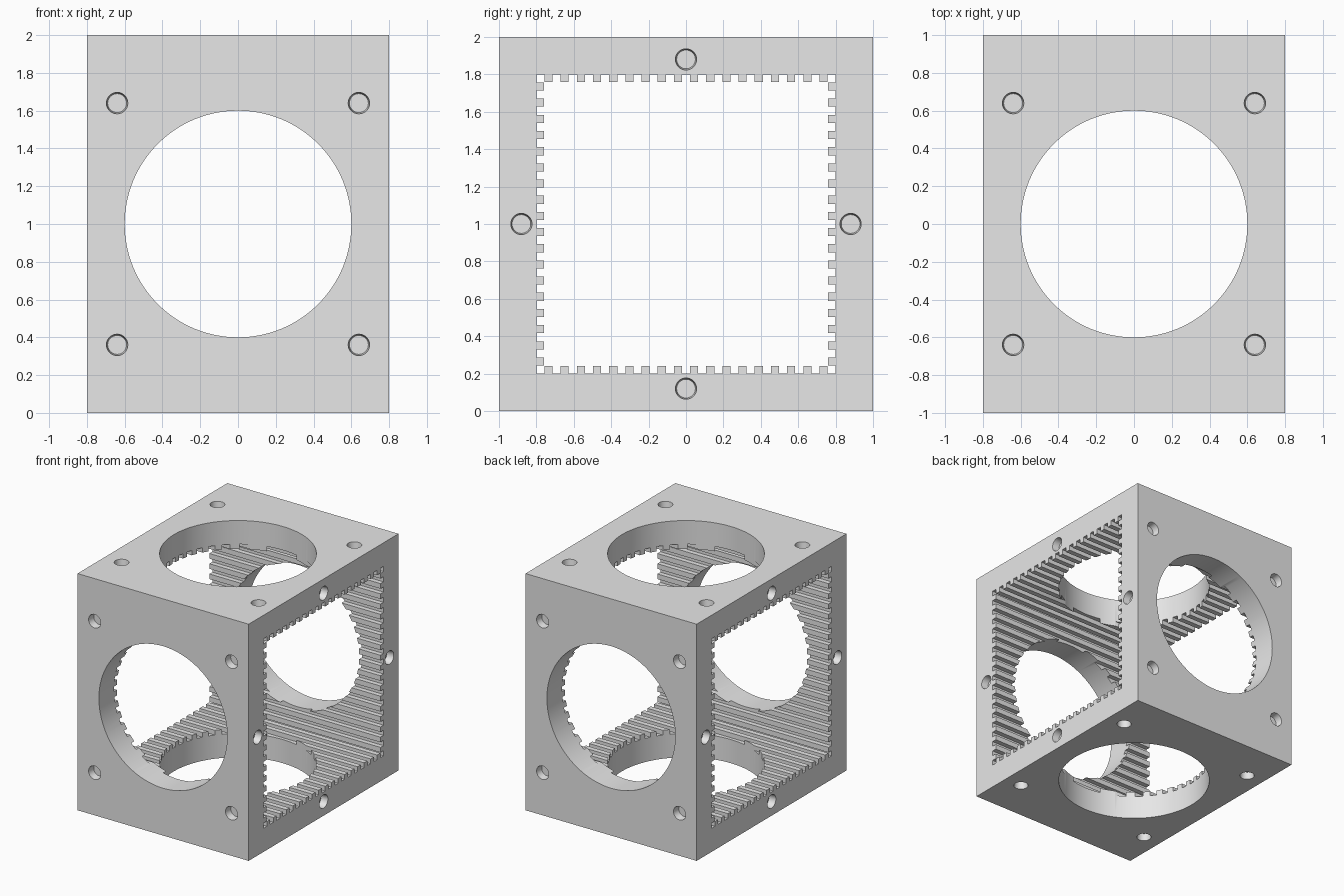
import bpy
import bmesh
from math import radians
from mathutils import Matrix, Vector

old = bpy.data.objects.get("Cube")
if old:
    bpy.data.objects.remove(old, do_unlink=True)

CENTRE = Vector((0, 0, 1))
HALF_X, HALF = 0.8, 1.0      # half width and half height/depth of the block
TUNNEL = 0.8                 # half side of the square tunnel
RIB_H, RIBS = 0.04, 18       # rib height and ribs per wall
SLOT = 2 * TUNNEL / (2 * RIBS + 1)

grey = bpy.data.materials.new("light grey")
grey.use_nodes = True
colour = (0.8, 0.8, 0.8, 1)
grey.diffuse_color = colour
grey.node_tree.nodes["Principled BSDF"].inputs["Base Color"].default_value = colour


def make_object(name, bm):
    bmesh.ops.recalc_face_normals(bm, faces=bm.faces[:])
    mesh = bpy.data.meshes.new(name)
    bm.to_mesh(mesh)
    bm.free()
    mesh.materials.append(grey)
    obj = bpy.data.objects.new(name, mesh)
    bpy.context.collection.objects.link(obj)
    return obj


def add_cone(bm, centre, axis, r_start, r_end, depth, segments):
    turn = Vector((0, 0, 1)).rotation_difference(axis).to_matrix().to_4x4()
    bmesh.ops.create_cone(bm, cap_ends=True, segments=segments, radius1=r_start,
                          radius2=r_end, depth=depth,
                          matrix=Matrix.Translation(centre) @ turn)


# Solid block
bm = bmesh.new()
size = Matrix.Diagonal((2 * HALF_X, 2 * HALF, 2 * HALF, 1))
bmesh.ops.create_cube(bm, size=1, matrix=Matrix.Translation(CENTRE) @ size)
block = make_object("ribbed_frame", bm)

# Square tunnel along x, its outline notched by the ribs on all four walls
wall = [(-TUNNEL, -TUNNEL)]
for i in range(RIBS):
    a = -TUNNEL + SLOT * (2 * i + 1)
    b = a + SLOT
    inner = -TUNNEL + RIB_H
    wall += [(a, -TUNNEL), (a, inner), (b, inner), (b, -TUNNEL)]
outline = []
for quarter in range(4):
    outline += wall
    wall = [(-v, u) for u, v in wall]
bm = bmesh.new()
reach = HALF_X + 0.1
face = bm.faces.new([bm.verts.new((-reach, u, v + CENTRE.z)) for u, v in outline])
swept = bmesh.ops.extrude_face_region(bm, geom=[face])["geom"]
bmesh.ops.translate(bm, vec=(2 * reach, 0, 0),
                    verts=[v for v in swept if isinstance(v, bmesh.types.BMVert)])
cutters = [make_object("tunnel_cutter", bm)]

# Large round openings, front to back and top to bottom
for name, axis in (("front_back", Vector((0, 1, 0))), ("top_bottom", Vector((0, 0, 1)))):
    bm = bmesh.new()
    add_cone(bm, CENTRE, axis, 0.6, 0.6, 2.4, 128)
    cutters.append(make_object(name + "_opening_cutter", bm))

# Small blind sockets on every face, slightly tapered
bm = bmesh.new()
DEPTH = 0.06


def add_socket(point, axis):
    add_cone(bm, CENTRE + point, axis, 0.05, 0.064, 2 * DEPTH, 32)


for s in (-1, 1):
    for u in (-0.64, 0.64):
        for v in (-0.64, 0.64):
            add_socket(Vector((u, s * HALF, v)), Vector((0, s, 0)))
            add_socket(Vector((u, v, s * HALF)), Vector((0, 0, s)))
    for u, v in ((-0.88, 0), (0.88, 0), (0, -0.88), (0, 0.88)):
        add_socket(Vector((s * HALF_X, u, v)), Vector((s, 0, 0)))
cutters.append(make_object("socket_cutter", bm))

# Cut everything out of the block
bpy.ops.object.select_all(action="DESELECT")
block.select_set(True)
bpy.context.view_layer.objects.active = block
for cutter in cutters:
    cutter.hide_render = True
    mod = block.modifiers.new(cutter.name, "BOOLEAN")
    mod.operation = "DIFFERENCE"
    mod.solver = "EXACT"
    mod.object = cutter
    bpy.ops.object.modifier_apply(modifier=mod.name)
for cutter in cutters:
    bpy.data.objects.remove(cutter, do_unlink=True)

bpy.ops.object.shade_smooth_by_angle(angle=radians(30))
